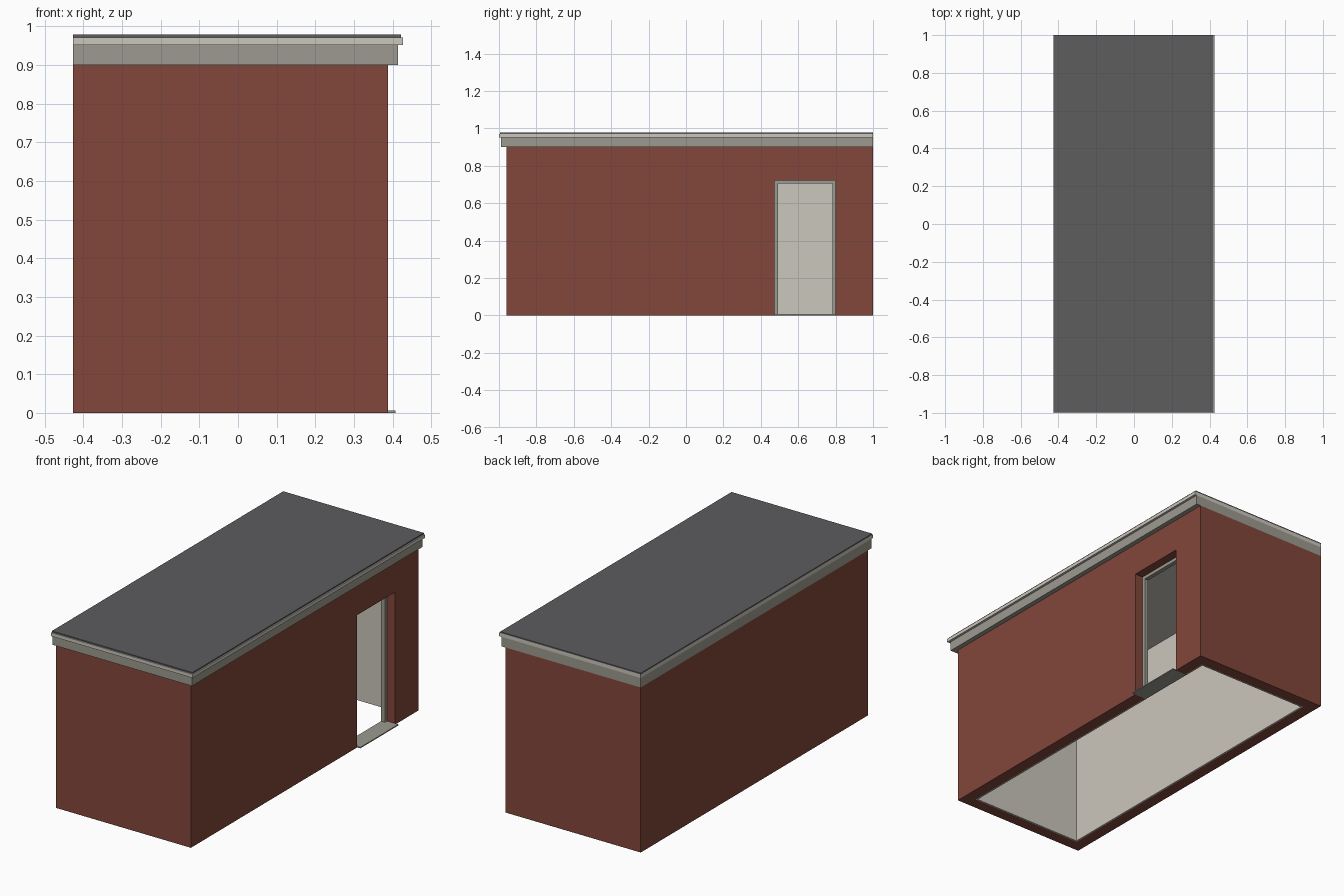
import bpy

if "Cube" in bpy.data.objects:
    bpy.data.objects.remove(bpy.data.objects["Cube"])


def material(name, hex_code):
    def lin(c):
        c /= 255
        return c / 12.92 if c <= 0.04045 else ((c + 0.055) / 1.055) ** 2.4
    m = bpy.data.materials.new(name)
    m.diffuse_color = [lin(int(hex_code[i:i + 2], 16)) for i in (0, 2, 4)] + [1]
    m.use_nodes = True
    m.node_tree.nodes["Principled BSDF"].inputs["Base Color"].default_value = m.diffuse_color
    return m


BRICK = material("red brick", "82473b")
PLASTER = material("pale plaster", "cbc7bd")
STONE = material("grey stone", "9c9a90")
ROOFING = material("dark roofing", "5d5d5f")


def box(name, lo, hi, mat):
    """Axis-aligned box between two corners."""
    x, y, z = zip(lo, hi)
    verts = [(a, b, c) for c in z for b in y for a in x]
    faces = [(0, 2, 3, 1), (4, 5, 7, 6), (0, 1, 5, 4),
             (2, 6, 7, 3), (0, 4, 6, 2), (1, 3, 7, 5)]
    mesh = bpy.data.meshes.new(name)
    mesh.from_pydata(verts, [], faces)
    mesh.materials.append(mat)
    ob = bpy.data.objects.new(name, mesh)
    bpy.context.collection.objects.link(ob)
    return ob


def cut(ob, lo, hi):
    """Subtract a box from an object and discard the cutter."""
    cutter = box("cutter", lo, hi, ob.data.materials[0])
    cutter.hide_render = True
    mod = ob.modifiers.new("cut", 'BOOLEAN')
    mod.operation = 'DIFFERENCE'
    mod.solver = 'EXACT'
    mod.object = cutter
    bpy.context.view_layer.objects.active = ob
    bpy.ops.object.modifier_apply(modifier=mod.name)
    bpy.data.objects.remove(cutter)


# Plan: back and left sides are flush, front and right sides have eaves
LEFT, RIGHT, FRONT, BACK = -0.427, 0.388, -0.96, 1.0
BRICK_T, LINING_T = 0.065, 0.008
WALL_H, CEILING = 0.90, 0.89
DOOR_LO, DOOR_HI, DOOR_H = 0.473, 0.80, 0.722


def shell(name, inset, thick, height, mat):
    """Open wall ring with the doorway cut through the right side."""
    a, t = inset, inset + thick
    ob = box(name, (LEFT + a, FRONT + a, 0), (RIGHT - a, BACK - a, height), mat)
    cut(ob, (LEFT + t, FRONT + t, -0.1), (RIGHT - t, BACK - t, height + 0.1))
    cut(ob, (RIGHT - 0.2, DOOR_LO, -0.1), (RIGHT + 0.1, DOOR_HI, DOOR_H))
    return ob


# Outer brick walls and inner plaster lining
shell("brick_walls", 0, BRICK_T, WALL_H, BRICK)
shell("wall_lining", BRICK_T, LINING_T, CEILING, PLASTER)
box("ceiling", (LEFT + BRICK_T, FRONT + BRICK_T, CEILING),
    (RIGHT - BRICK_T, BACK - BRICK_T, WALL_H), PLASTER)

# Door frame set back in the brick reveal, and the projecting sill
frame = box("door_frame", (0.316, DOOR_LO, 0.006), (0.339, DOOR_HI, DOOR_H), STONE)
cut(frame, (0.2, DOOR_LO + 0.018, -0.1), (0.5, DOOR_HI - 0.018, DOOR_H - 0.018))
box("door_sill", (0.316, DOOR_LO, 0), (0.407, DOOR_HI, 0.006), STONE)

# Stepped eaves and roof covering
box("fascia", (LEFT, -0.988, WALL_H), (0.414, BACK, 0.952), STONE)
box("cornice", (LEFT, -1.0, 0.952), (0.427, BACK, 0.971), PLASTER)
box("roof_covering", (LEFT, -0.994, 0.971), (0.421, BACK, 0.978), ROOFING)
